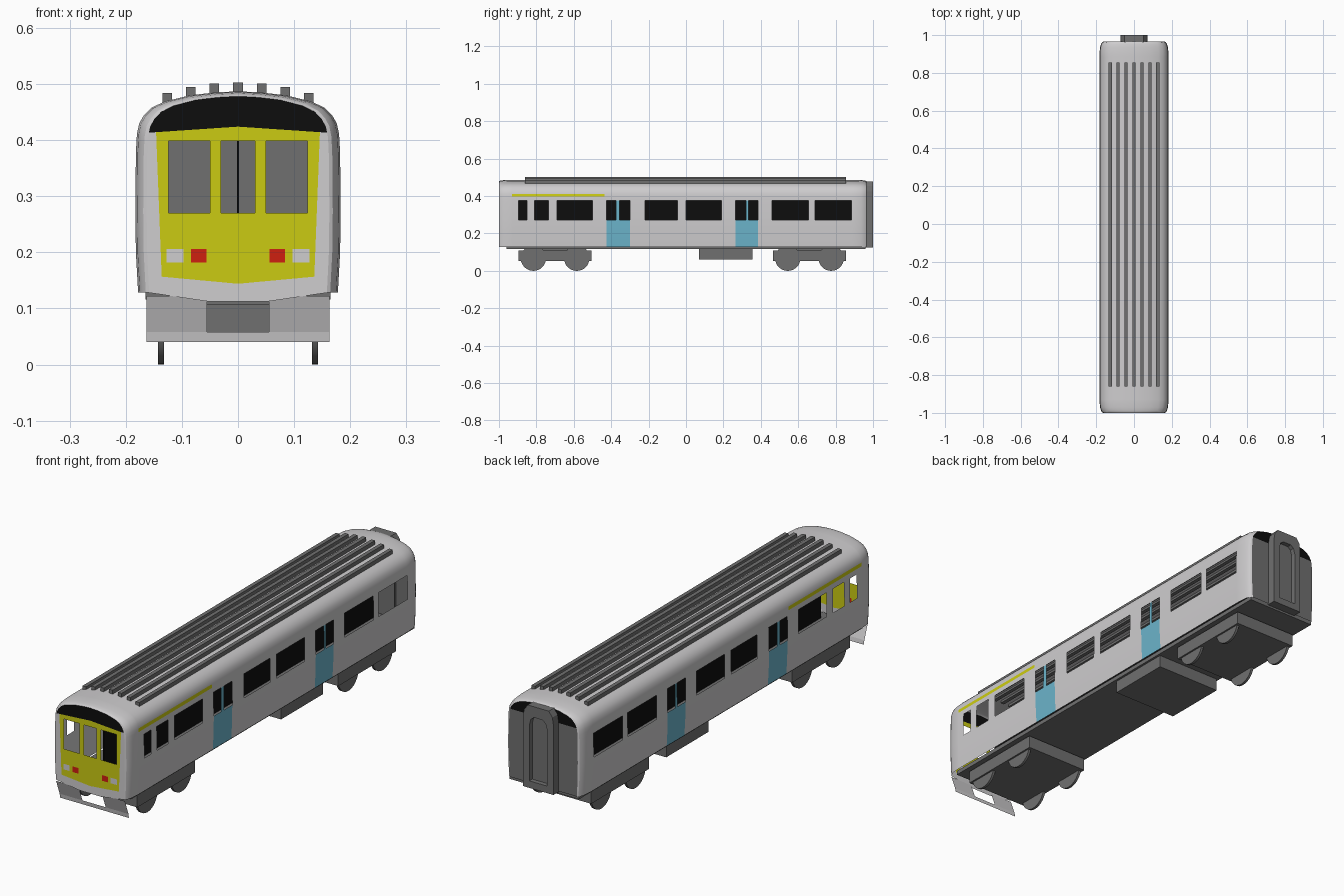
import bpy, bmesh, math
from mathutils import Vector, Matrix

if "Cube" in bpy.data.objects:
    bpy.data.objects.remove(bpy.data.objects["Cube"])

COLOURS = {
    "body_white": (0.62, 0.61, 0.62), "yellow": (0.60, 0.60, 0.006), "dark_grey": (0.16, 0.16, 0.16),
    "black": (0.004, 0.004, 0.004), "door_blue": (0.15, 0.46, 0.60), "lamp_red": (0.62, 0.014, 0.005),
}
MATS = {}
for n, c in COLOURS.items():
    MATS[n] = bpy.data.materials.new(n)
    MATS[n].diffuse_color = (*c, 1)


def finish(bm, name, mats, smooth=False):
    me = bpy.data.meshes.new(name)
    bm.to_mesh(me)
    bm.free()
    ob = bpy.data.objects.new(name, me)
    bpy.context.collection.objects.link(ob)
    for m in mats:
        me.materials.append(MATS[m])
    if smooth:
        bpy.ops.object.select_all(action='DESELECT')
        ob.select_set(True)
        bpy.context.view_layer.objects.active = ob
        bpy.ops.object.shade_smooth_by_angle(angle=math.radians(30))
    return ob


def box(name, x, y, z, mat):
    bm = bmesh.new()
    size = Vector((x[1] - x[0], y[1] - y[0], z[1] - z[0]))
    mid = Vector((x[0] + x[1], y[0] + y[1], z[0] + z[1])) / 2
    bmesh.ops.create_cube(bm, size=1, matrix=Matrix.Translation(mid) @ Matrix.Diagonal((*size, 1)))
    return finish(bm, name, [mat])


# Body shell: half profile, mirrored and lofted along y
HALF = [(0.178, 0.128), (0.182, 0.20), (0.183, 0.273), (0.182, 0.375), (0.181, 0.397), (0.18, 0.412),
        (0.176, 0.43), (0.168, 0.444), (0.154, 0.458), (0.13, 0.469), (0.085, 0.48), (0.04, 0.485), (0, 0.487)]
PROFILE = HALF + [(-x, z) for x, z in HALF[-2::-1]]
WINDOWS = [(-0.895, -0.85), (-0.81, -0.735), (-0.69, -0.50), (-0.425, -0.375), (-0.355, -0.30),
           (-0.22, -0.045), (0.0, 0.19), (0.265, 0.32), (0.335, 0.385), (0.46, 0.655), (0.69, 0.885)]
DOORS = [(-0.425, -0.30), (0.265, 0.385)]
STRIPE = (-0.93, -0.435)
FRONT, BACK = -1.0, 0.965


def section(y):
    # ends taper in with a rounded corner
    d = max(0, 1 - min(y - FRONT, BACK - y) / 0.065)
    t = 1 - math.sqrt(max(0, 1 - d * d))
    return [(x * (1 - 0.11 * t), y, z - 0.045 * t * max(0, z - 0.29)) for x, z in PROFILE]


def inside(v, spans):
    return any(a < v < b for a, b in spans)


stations = {FRONT, -0.997, -0.988, -0.97, -0.935, 0.90, 0.935, 0.953, 0.962, BACK, *STRIPE}
for w in WINDOWS:
    stations.update(w)
bm = bmesh.new()
rings = [[bm.verts.new(p) for p in section(y)] for y in sorted(stations)]
holes = []
for a, b in zip(rings, rings[1:]):
    for i in range(len(PROFILE) - 1):
        f = bm.faces.new((a[i], b[i], b[i + 1], a[i + 1]))
        c = f.calc_center_median()
        if 0.273 < c.z < 0.375 and inside(c.y, WINDOWS):
            holes.append(f)
        elif c.z < 0.375 and inside(c.y, DOORS):
            f.material_index = 1
        elif 0.397 < c.z < 0.412 and inside(c.y, [STRIPE]):
            f.material_index = 2
bmesh.ops.delete(bm, geom=holes, context='FACES')
finish(bm, "body_shell", ["body_white", "door_blue", "yellow"], True)


# End walls: one polygon sliced along straight lines, then coloured by region
def sliced_wall(points, cuts):
    bm = bmesh.new()
    bm.faces.new([bm.verts.new(p) for p in points])
    y = points[0][1]
    for (x0, z0), (x1, z1) in cuts:
        bmesh.ops.bisect_plane(bm, geom=bm.verts[:] + bm.edges[:] + bm.faces[:], dist=1e-6,
                               plane_co=(x0, y, z0), plane_no=(z0 - z1, 0, x1 - x0))
    return bm


CAB_WINDOWS, WIN_Z, LAMP_Z = [(-0.01, 0.03), (0.05, 0.124)], (0.27, 0.398), (0.182, 0.206)
WHITE_LAMP, RED_LAMP = (0.097, 0.127), (0.056, 0.084)
cuts = [((0, z), (1, z)) for z in WIN_Z + LAMP_Z]
for s in (-1, 1):
    cuts += [((s * x, 0), (s * x, 1)) for x in (0.03, 0.05, 0.124) + WHITE_LAMP + RED_LAMP]
    cuts += [((0, 0.424), (s * 0.163, 0.413)),            # black top band
             ((s * 0.136, 0.157), (s * 0.146, 0.415)),    # yellow sides
             ((0, 0.144), (s * 0.14, 0.157))]             # yellow bottom
bm = sliced_wall([(-0.05, FRONT, 0.112), (0.05, FRONT, 0.112)] + section(FRONT), cuts)
holes = []
for f in bm.faces:
    c = f.calc_center_median()
    x, z = abs(c.x), c.z
    if WIN_Z[0] < z < WIN_Z[1] and inside(x, CAB_WINDOWS):
        holes.append(f)
    elif z > 0.424 - 0.0675 * x:
        f.material_index = 2
    elif LAMP_Z[0] < z < LAMP_Z[1] and inside(x, [WHITE_LAMP]):
        f.material_index = 0
    elif LAMP_Z[0] < z < LAMP_Z[1] and inside(x, [RED_LAMP]):
        f.material_index = 3
    elif z > 0.144 + 0.093 * x and x < 0.136 + (z - 0.157) * 0.0388:
        f.material_index = 1
bmesh.ops.delete(bm, geom=holes, context='FACES')
finish(bm, "cab_front", ["body_white", "yellow", "black", "lamp_red"])

bm = sliced_wall(section(BACK)[::-1], [((0, 0.42), (1, 0.42))])
for f in bm.faces:
    f.material_index = int(f.calc_center_median().z > 0.42)
finish(bm, "rear_wall", ["dark_grey", "black"])

# Dark divider inside and floor underneath
box("interior_divider", (-0.002, 0.002), (-0.91, 0.94), (0.135, 0.40), "black")
box("underframe", (-0.165, 0.165), (-0.96, 0.96), (0.116, 0.134), "dark_grey")
box("equipment_box", (-0.155, 0.155), (0.07, 0.355), (0.062, 0.12), "dark_grey")

# Roof ribs
for i in range(-3, 4):
    x = i * 0.042
    top = 0.503 - 0.0021 * i * i
    box("roof_rib", (x - 0.0085, x + 0.0085), (-0.86, 0.855), (top - 0.026, top), "dark_grey")

# Bogies with thin wheels
for yc in (-0.70, 0.66):
    box("bogie_frame", (-0.15, 0.15), (yc - 0.196, yc + 0.196), (0.053, 0.108), "dark_grey")
    box("bogie_bolster", (-0.12, 0.12), (yc - 0.07, yc + 0.07), (0.108, 0.118), "dark_grey")
    for dy in (-0.116, 0.116):
        for x in (-0.137, 0.137):
            bm = bmesh.new()
            bmesh.ops.create_cone(bm, cap_ends=True, segments=32, radius1=0.068, radius2=0.068, depth=0.011,
                                  matrix=Matrix.Translation((x, yc + dy, 0.068)) @ Matrix.Rotation(math.pi / 2, 4, 'Y'))
            finish(bm, "wheel", ["dark_grey"], True)

# Front valance: tilted panels either side of an opening, upright strip below
bm = bmesh.new()
for x0, x1, (ya, za), (yb, zb) in [(-0.163, -0.055, (-0.998, 0.122), (-0.974, 0.058)),
                                   (0.055, 0.163, (-0.998, 0.122), (-0.974, 0.058)),
                                   (-0.163, 0.163, (-0.974, 0.058), (-0.971, 0.04))]:
    bm.faces.new([bm.verts.new(p) for p in ((x0, yb, zb), (x1, yb, zb), (x1, ya, za), (x0, ya, za))])
finish(bm, "front_valance", ["body_white"])

# Rear gangway: arched frame around a recessed door
OUTER = [(0.072, 0.125), (0.072, 0.425), (0.067, 0.455), (0.05, 0.478)]
INNER = [(0.042, 0.155), (0.042, 0.395), (0.035, 0.42), (0.02, 0.432)]
bm = bmesh.new()
loops = []
for half, y in ((OUTER, 0.955), (OUTER, 1.0), (INNER, 1.0), (INNER, 0.98)):
    loops.append([bm.verts.new((x, y, z)) for x, z in half + [(-x, z) for x, z in half[::-1]]])
for a, b in zip(loops, loops[1:]):
    for i in range(8):
        j = (i + 1) % 8
        bm.faces.new((a[i], a[j], b[j], b[i]))
bm.faces.new(loops[-1])
bmesh.ops.recalc_face_normals(bm, faces=bm.faces)
finish(bm, "rear_gangway", ["dark_grey"])

for m in bpy.data.materials:
    if m.users and not m.is_grease_pencil:
        m.use_nodes = True
        m.node_tree.nodes["Principled BSDF"].inputs["Base Color"].default_value = m.diffuse_color
